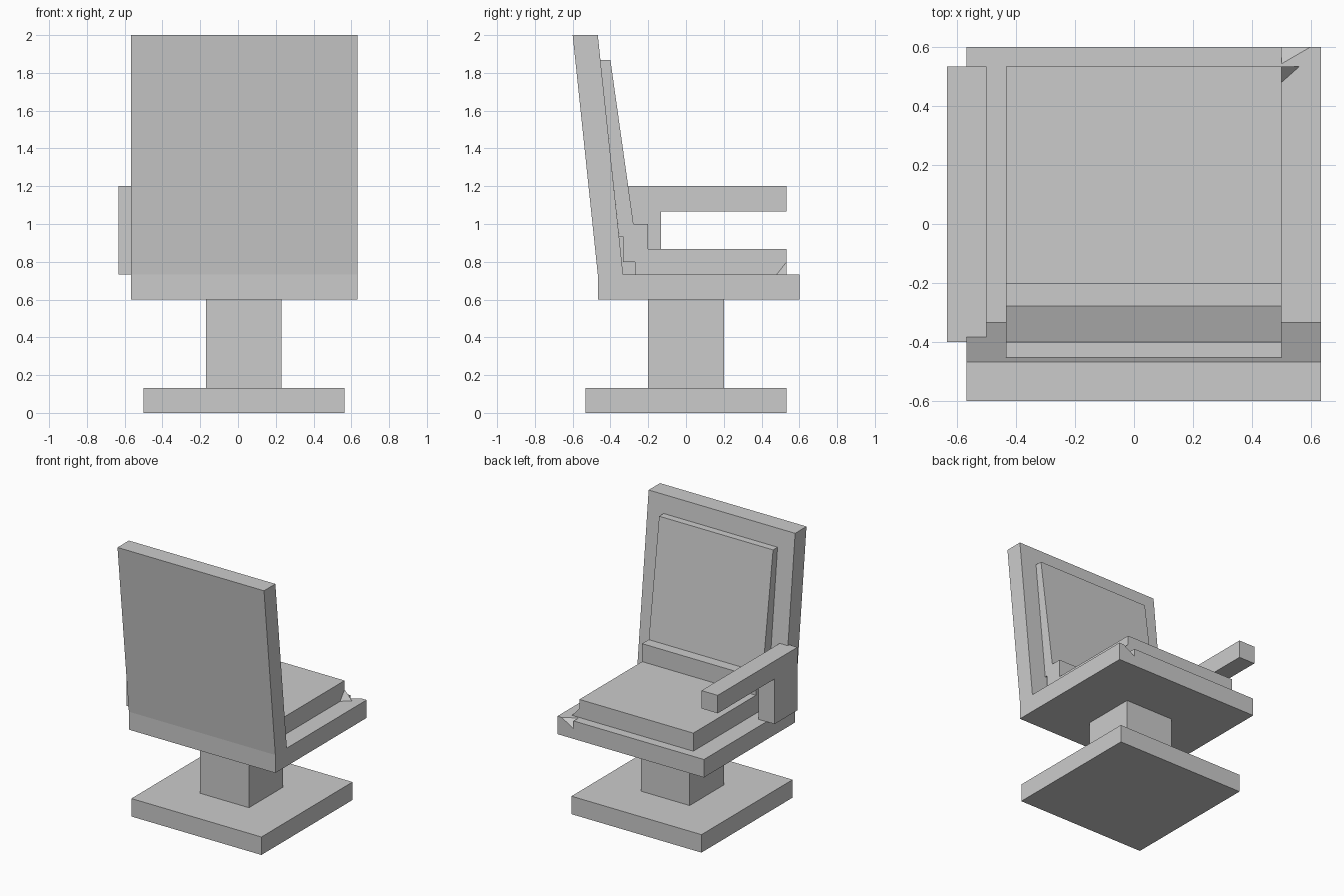
import bpy, bmesh

if "Cube" in bpy.data.objects:
    bpy.data.objects.remove(bpy.data.objects["Cube"])


def finish(bm, name):
    bmesh.ops.recalc_face_normals(bm, faces=bm.faces)
    mesh = bpy.data.meshes.new(name)
    bm.to_mesh(mesh)
    bm.free()
    obj = bpy.data.objects.new(name, mesh)
    bpy.context.collection.objects.link(obj)
    return obj


def extrude_profile(name, points, x0, x1):
    """Extrude a (y, z) side profile from x0 to x1."""
    bm = bmesh.new()
    face = bm.faces.new([bm.verts.new((x0, y, z)) for y, z in points])
    out = bmesh.ops.extrude_face_region(bm, geom=[face])
    verts = [v for v in out["geom"] if isinstance(v, bmesh.types.BMVert)]
    bmesh.ops.translate(bm, verts=verts, vec=(x1 - x0, 0, 0))
    return finish(bm, name)


def box(name, x, y, z):
    return extrude_profile(
        name, [(y[0], z[0]), (y[1], z[0]), (y[1], z[1]), (y[0], z[1])], *x)


def tetra(name, points):
    bm = bmesh.new()
    v = [bm.verts.new(p) for p in points]
    for a, b, c in ((0, 1, 2), (0, 1, 3), (0, 2, 3), (1, 2, 3)):
        bm.faces.new((v[a], v[b], v[c]))
    return finish(bm, name)


# Pedestal
box("base_plate", (-0.5, 0.565), (-0.533, 0.533), (0, 0.133))
box("column", (-0.17, 0.23), (-0.2, 0.2), (0.133, 0.6))

# Seat with a chipped front corner
seat = box("seat", (-0.567, 0.633), (-0.467, 0.6), (0.6, 0.733))
cutter = tetra("corner_cutter", [(0.5, 0.61, 0.743), (0.633, 0.61, 0.743),
                                 (0.5, 0.533, 0.743), (0.5, 0.61, 0.665)])
cutter.hide_render = True
cutter.hide_viewport = True
mod = seat.modifiers.new("corner_chip", 'BOOLEAN')
mod.operation = 'DIFFERENCE'
mod.solver = 'EXACT'
mod.object = cutter

# Leaning backrest
extrude_profile("backrest", [(-0.467, 0.733), (-0.333, 0.733),
                             (-0.467, 2.0), (-0.6, 2.0)], -0.567, 0.633)

# Seat and back cushion as one stepped profile
extrude_profile("cushion", [
    (-0.27, 0.733), (0.533, 0.733), (0.533, 0.867), (-0.2, 0.867),
    (-0.2, 1.0), (-0.278, 1.0), (-0.4, 1.867), (-0.453, 1.867),
    (-0.354, 0.933), (-0.333, 0.933), (-0.333, 0.8), (-0.27, 0.8)],
    -0.433, 0.5)

# Small broken stub beside the cushion corner
tetra("corner_stub", [(0.5, 0.533, 0.733), (0.56, 0.533, 0.733),
                      (0.5, 0.48, 0.733), (0.5, 0.533, 0.8)])

# Single armrest with its rear post
extrude_profile("armrest", [
    (-0.4, 0.733), (-0.133, 0.733), (-0.133, 1.067),
    (0.533, 1.067), (0.533, 1.2), (-0.4, 1.2)], -0.633, -0.5)
